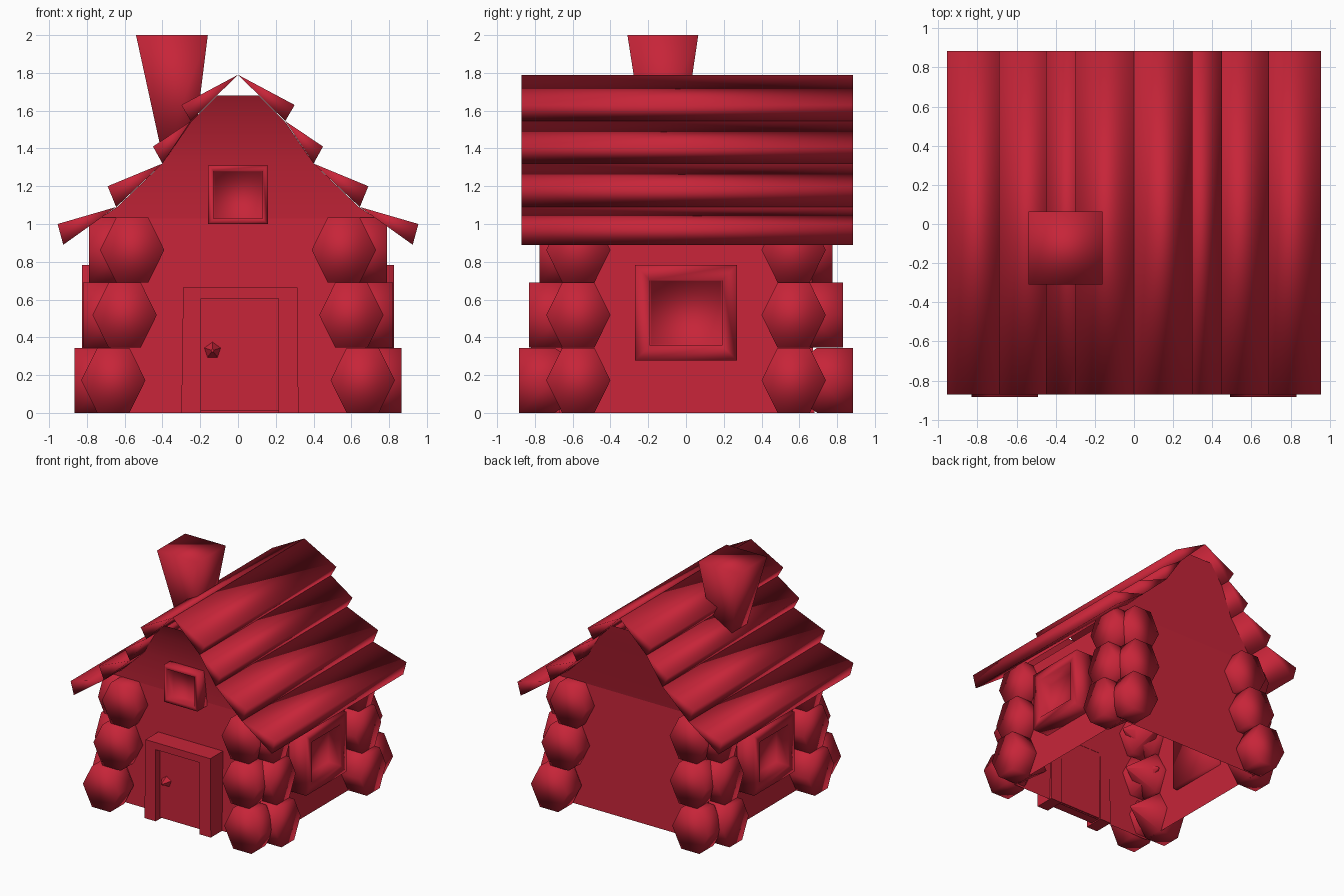
import bpy, bmesh, math
from mathutils import Matrix

if "Cube" in bpy.data.objects:
    bpy.data.objects.remove(bpy.data.objects["Cube"], do_unlink=True)

red = bpy.data.materials.new("cabin_red")
red.use_nodes = True
RED = (0.57, 0.018, 0.04, 1)
red.diffuse_color = RED
for node in red.node_tree.nodes:
    if node.type == 'BSDF_PRINCIPLED':
        node.inputs["Base Color"].default_value = RED


def finish(name, bm, angle=0):
    """Make the object; edges sharper than angle (degrees) stay crisp."""
    bmesh.ops.recalc_face_normals(bm, faces=bm.faces[:])
    for f in bm.faces:
        f.smooth = angle > 0
    for e in bm.edges:
        if e.is_manifold:
            e.smooth = e.calc_face_angle(0) <= math.radians(angle)
    me = bpy.data.meshes.new(name)
    bm.to_mesh(me)
    bm.free()
    me.materials.append(red)
    ob = bpy.data.objects.new(name, me)
    bpy.context.collection.objects.link(ob)
    return ob


def loft(name, rings, angle=0, caps=True):
    """Join rings of points with quads and close both ends."""
    bm = bmesh.new()
    loops = [[bm.verts.new(p) for p in ring] for ring in rings]
    n = len(loops[0])
    for a, b in zip(loops, loops[1:]):
        for i in range(n):
            j = (i + 1) % n
            bm.faces.new((a[i], a[j], b[j], b[i]))
    if caps:
        bm.faces.new(loops[0])
        bm.faces.new(loops[-1])
    return finish(name, bm, angle)


def rect(x0, x1, y0, y1, z):
    return [(x0, y0, z), (x1, y0, z), (x1, y1, z), (x0, y1, z)]


# Hollow walls, open below, leaning slightly inward
loft("walls", [rect(-0.69, 0.69, -0.67, 0.68, 0),
               rect(-0.65, 0.65, -0.64, 0.66, 1.03)], caps=False)

# Gables leaning out to the ridge ends: half width, height, front y, back y
gable = [(0.73, 1.03, 0.64, 0.66), (0.64, 1.09, 0.645, 0.675),
         (0.40, 1.32, 0.68, 0.735), (0.25, 1.54, 0.75, 0.795),
         (0.11, 1.68, 0.83, 0.83)]
for name, side, col in (("front_gable", -1, 2), ("back_gable", 1, 3)):
    bm = bmesh.new()
    rows = [[bm.verts.new((s * g[0], side * g[col], g[1])) for s in (-1, 1)]
            for g in gable]
    for (a, b), (c, d) in zip(rows, rows[1:]):
        bm.faces.new((a, b, d, c))
    ob = finish(name, bm, 60)
    if ob.data.polygons[0].normal.y * side < 0:
        ob.data.flip_normals()

# Wedge shaped roof planks: upper edge, outer lower edge, inner lower edge
planks = [((0, 1.79), (0.30, 1.63), (0.25, 1.545)),
          ((0.25, 1.545), (0.45, 1.41), (0.40, 1.32)),
          ((0.40, 1.32), (0.69, 1.20), (0.645, 1.09)),
          ((0.645, 1.09), (0.955, 1.00), (0.925, 0.89))]
for i, section in enumerate(planks):
    for side, s in (("left", 1), ("right", -1)):
        loft(f"roof_plank_{side}_{i + 1}",
             [[(s * x, y, z) for x, z in section] for y in (-0.87, 0.885)], 98)

# Chimney widening upward
loft("chimney", [rect(-0.40, -0.24, -0.21, -0.03, 1.36),
                 rect(-0.54, -0.16, -0.31, 0.065, 2.0)], 180)


def log(name, centre, end, z, sx, sy, along_x):
    """Six sided log end whose inner end tapers to a tip."""
    rings = []
    for t, r in ((end, 1), (end - 0.19, 1), (end - 0.42, 0.05)):
        ring = []
        for k in range(6):
            a = k * math.pi / 3
            c = centre + 0.17 * r * math.cos(a)
            h = z + 0.199 * r * math.sin(a)
            x, y = (t, c) if along_x else (c, t)
            ring.append((sx * x, sy * y, h))
        rings.append(ring)
    loft(name, rings, 180)


# Crossed log ends at each corner: centre and end for each row
log_rows = [(0.66, 0.885, 0.865), (0.60, 0.83, 0.82), (0.56, 0.775, 0.79)]
for i, (cx, end_y, end_x) in enumerate(log_rows):
    z = 0.1725 + 0.345 * i
    for sx, lr in ((1, "left"), (-1, "right")):
        for sy, fb in ((-1, "front"), (1, "back")):
            log(f"{fb}_{lr}_long_log_{i + 1}", cx, end_y, z, sx, sy, False)
            log(f"{fb}_{lr}_cross_log_{i + 1}", 0.57, end_x, z, sx, sy, True)


def window(name, w, h, z, front, depth, border, recess, angle):
    """Box with an inset, sunken pane, turned to face its wall."""
    bm = bmesh.new()
    bmesh.ops.create_cube(bm, size=1)
    bmesh.ops.transform(bm, matrix=Matrix.Translation((0, depth / 2 - front, z))
                        @ Matrix.Diagonal((w, depth, h, 1)), verts=bm.verts)
    bm.normal_update()
    pane = min(bm.faces, key=lambda f: f.calc_center_median().y)
    # The second loop makes the walls of the opening
    for thickness in (border, 0.005):
        bmesh.ops.inset_region(bm, faces=[pane], thickness=thickness,
                               use_even_offset=True)
    for v in pane.verts:
        v.co.y += recess
    bmesh.ops.rotate(bm, cent=(0, 0, 0), verts=bm.verts,
                     matrix=Matrix.Rotation(angle, 3, 'Z'))
    finish(name, bm, 180)


window("front_window", 0.315, 0.31, 1.155, 0.765, 0.15, 0.028, 0.08, 0)
window("left_window", 0.54, 0.505, 0.53, 0.825, 0.19, 0.08, 0.11, math.pi / 2)
window("right_window", 0.54, 0.505, 0.53, 0.825, 0.19, 0.08, 0.11, -math.pi / 2)

# Door frame as one arch-shaped profile, door slab and pointed knob
frame = [(-0.30, 0), (-0.29, 0.665), (0.315, 0.665), (0.32, 0),
         (0.215, 0), (0.215, 0.605), (-0.195, 0.605), (-0.195, 0)]
loft("door_frame", [[(x, y, z) for x, z in frame] for y in (-0.82, -0.65)])
loft("door", [rect(-0.195, 0.215, -0.76, -0.66, z) for z in (0.01, 0.605)])
bm = bmesh.new()
bmesh.ops.create_cone(bm, segments=5, radius1=0.048, radius2=0.008, depth=0.07,
                      cap_ends=True,
                      matrix=Matrix.Translation((-0.135, -0.79, 0.33))
                      @ Matrix.Rotation(math.pi / 2, 4, 'X'))
finish("door_knob", bm)
